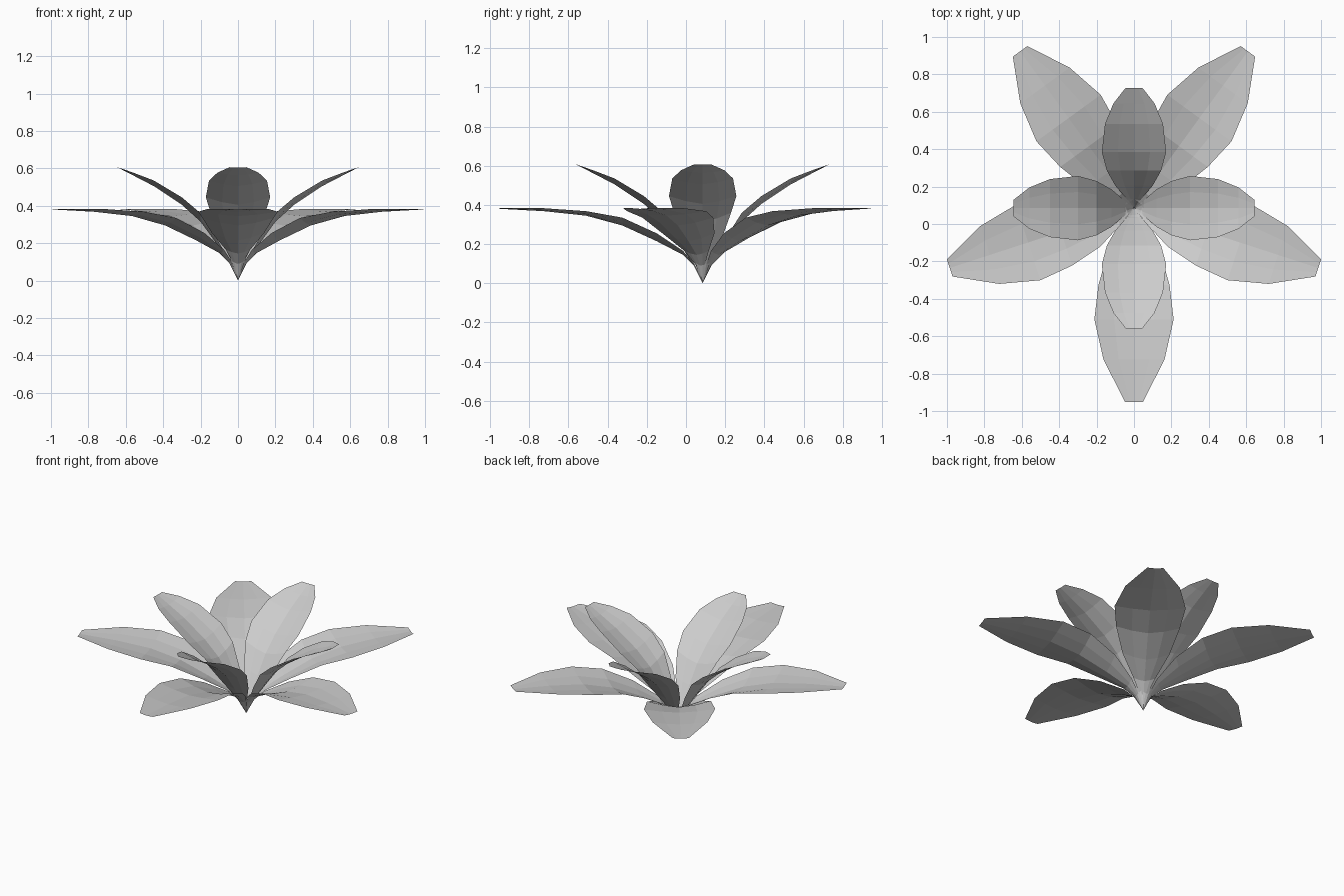
import bpy, bmesh
from math import radians
from mathutils import Matrix, Vector

if "Cube" in bpy.data.objects:
    bpy.data.objects.remove(bpy.data.objects["Cube"])

ROOT = Vector((0, 0.085, 0))
COLUMNS = (-1, -0.5, 0, 0.5, 1)

# Leaf rows: radius, half width, midrib height, edge height
LOWER = [(0.0, 0.006, 0.005, 0.015), (0.04, 0.025, 0.085, 0.095),
         (0.10, 0.065, 0.145, 0.165), (0.235, 0.14, 0.215, 0.255),
         (0.41, 0.19, 0.295, 0.335), (0.595, 0.212, 0.345, 0.368),
         (0.81, 0.163, 0.368, 0.383), (1.036, 0.048, 0.38, 0.384)]
UPPER = [(0.0, 0.006, 0.0, 0.015), (0.05, 0.04, 0.10, 0.115),
         (0.12, 0.10, 0.205, 0.235), (0.20, 0.145, 0.315, 0.36),
         (0.30, 0.172, 0.405, 0.445), (0.45, 0.155, 0.505, 0.535),
         (0.56, 0.11, 0.562, 0.577), (0.643, 0.045, 0.605, 0.606)]


def make_leaf(name, rows, angle):
    """Flat-shaded thin troughed leaf, growing from the root along +x, then turned."""
    bm = bmesh.new()
    grid = []
    for r, w, mid, edge in rows:
        grid.append([bm.verts.new((r, c * w, mid + (edge - mid) * abs(c) ** 1.5))
                     for c in COLUMNS])
    for a, b in zip(grid, grid[1:]):
        for i in range(len(COLUMNS) - 1):
            bm.faces.new((a[i], b[i], b[i + 1], a[i + 1]))
    bm.transform(Matrix.Translation(ROOT) @ Matrix.Rotation(radians(angle), 4, 'Z'))
    bm.normal_update()
    mesh = bpy.data.meshes.new(name)
    bm.to_mesh(mesh)
    bm.free()
    bpy.context.collection.objects.link(bpy.data.objects.new(name, mesh))


# Wide outer ring of five leaves
for k in range(5):
    make_leaf(f"lower_leaf_{k + 1}", LOWER, -90 + 72 * k)

# Steeper inner ring of four leaves
for k in range(4):
    make_leaf(f"upper_leaf_{k + 1}", UPPER, 90 * k)
